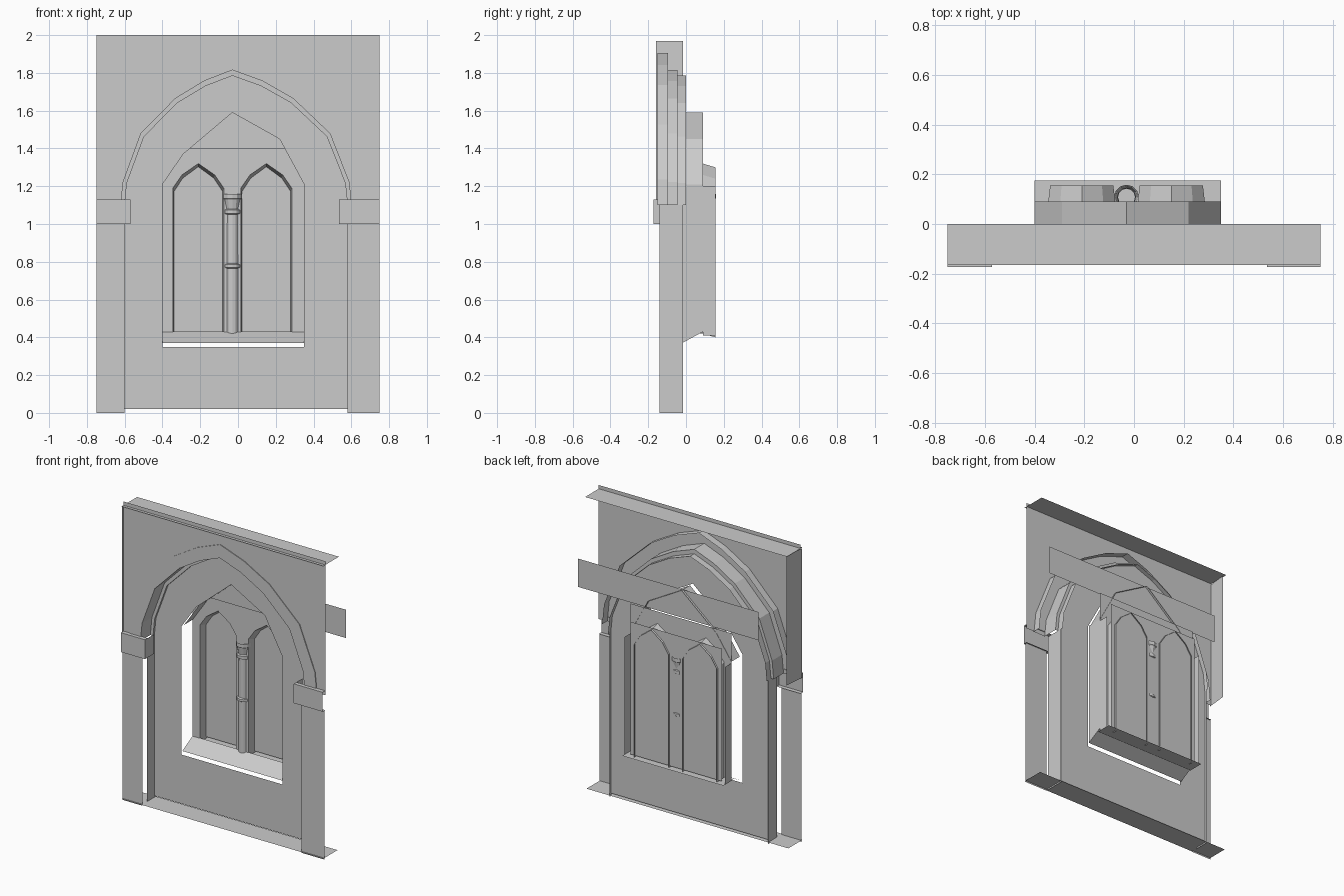
import bpy, bmesh, math

if "Cube" in bpy.data.objects:
    bpy.data.objects.remove(bpy.data.objects["Cube"])


def make(name, faces):
    """Object from a list of faces, each a list of 3D points."""
    bm = bmesh.new()
    for f in faces:
        bm.faces.new([bm.verts.new(p) for p in f])
    bmesh.ops.remove_doubles(bm, verts=bm.verts, dist=1e-5)
    me = bpy.data.meshes.new(name)
    bm.to_mesh(me)
    bm.free()
    ob = bpy.data.objects.new(name, me)
    bpy.context.collection.objects.link(ob)
    return ob


def flat(pts, y):
    """One upright face at depth y from (x, z) points."""
    return [(x, y, z) for x, z in pts]


def rect(x0, x1, z0, z1, y):
    return flat([(x0, z0), (x1, z0), (x1, z1), (x0, z1)], y)


def side(x, y0, y1, z0, z1, x1=None):
    x1 = x if x1 is None else x1
    return [(x, y0, z0), (x1, y1, z0), (x1, y1, z1), (x, y0, z1)]


def shelf(x0, x1, y0, y1, z0, z1=None):
    z1 = z0 if z1 is None else z1
    return [(x0, y0, z0), (x1, y0, z0), (x1, y1, z1), (x0, y1, z1)]


def reveal(pts, y0, y1):
    """Strip running back from an outline."""
    return [[(a[0], y0, a[1]), (b[0], y0, b[1]), (b[0], y1, b[1]), (a[0], y1, a[1])]
            for a, b in zip(pts, pts[1:])]


def ring(a, b, y):
    """Flat band between two outlines with equal point counts."""
    return [flat([a[i], a[i + 1], b[i + 1], b[i]], y) for i in range(len(a) - 1)]


HALF = [(0, 0), (.02, .17), (.18, .53), (.49, .79), (.75, .92)]


def arch(xl, xr, z0, z1, cx=-.03):
    left = [(xl + u * (cx - xl), z0 + v * (z1 - z0)) for u, v in HALF]
    right = [(xr + u * (cx - xr), z0 + v * (z1 - z0)) for u, v in HALF]
    return left + [(cx, z1)] + right[::-1]


# stepped arches around the recess
WALL, RECESS = -.145, -.03
arches = [arch(-.70, .69, 1.10, 1.905),
          arch(-.62, .60, 1.10, 1.815),
          arch(-.60, .58, 1.10, 1.785)]
make("front_wall", [flat([(-.75, 1.10), (-.75, 2), (.75, 2), (.75, 1.10)] + arches[0][::-1], WALL)])
make("outer_moulding", reveal(arches[0], -.15, -.095) + ring(arches[0], arches[1], -.15))
make("middle_moulding", reveal(arches[1], -.15, -.045) + ring(arches[1], arches[2], -.045))
make("inner_moulding", reveal(arches[2], -.045, 0))

# recessed wall with the window opening
opening = [(-.40, .35), (-.40, 1.21), (-.29, 1.37), (-.03, 1.59), (.22, 1.45), (.35, 1.21), (.35, .35)]
make("recess_wall", [flat([(-.60, .35)] + arches[2] + [(.58, .35)] + opening[::-1], RECESS),
                     rect(-.60, .58, .02, .35, RECESS)])

# pillars, their inner sides and capitals
for s, xo, xi, xc, yj in (("left", -.75, -.60, -.57, -.11), ("right", .75, .58, .535, -.14)):
    make(s + "_pillar", [rect(min(xo, xi), max(xo, xi), 0, 1.0, -.155)])
    make(s + "_jamb", [side(xi, yj, -.015, 0, 1.10)])
    a, b = min(xo, xc), max(xo, xc)
    make(s + "_capital", [rect(a, b, 1.0, 1.13, -.173), side(xc, -.173, -.08, 1.0, 1.13),
                          shelf(a, b, -.173, -.145, 1.0), shelf(a, b, -.173, -.145, 1.13)])

# top, bottom and left closing strips
make("top_strip", [shelf(-.75, .75, -.165, 0, 1.975)])
make("bottom_strip", [shelf(-.75, .75, -.165, -.015, .01)])
make("left_side", [side(-.75, -.16, -.015, 1.10, 1.97, -.735)])

# window reveal: arched head, right side and sloping sill
make("window_reveal", reveal(opening[1:-1], 0, .09))
make("window_right_side", [[(.35, -.02, .37), (.35, .09, .43), (.35, .09, 1.21), (.35, -.02, 1.21)]])
make("sill", [shelf(-.40, .35, -.02, .09, .37, .43), shelf(-.40, .35, .07, .175, .41)])
make("window_box_sides", [side(x, .09, .155, .41, 1.2) for x in (-.40, .35)])


# twin lancets in the window frame
def lancet(xl, xr, z1=1.32):
    cx, w = (xl + xr) / 2, xr - xl
    return [(xl, .42), (xl, 1.19), (xl + w * .18, 1.26), (cx, z1),
            (xr - w * .18, 1.26), (xr, 1.19), (xr, .42)]


lancets = [lancet(-.345, -.075), lancet(.015, .285)]
make("window_frame", [flat([(-.40, .42), (-.40, 1.40), (.35, 1.40), (.35, .42)]
                           + lancets[1][::-1] + lancets[0][::-1], .088)])
for i, l in enumerate(lancets):
    # the reveals narrow slightly towards the glass
    cx = l[3][0]
    back = [(cx + (x - cx) * .94, z - .02) for x, z in l]
    make(f"lancet_reveal_{i + 1}", [[(*a, 0), (*b, 0), (*c, 1), (*d, 1)] and
         [(a[0], .088, a[1]), (b[0], .088, b[1]), (c[0], .155, c[1]), (d[0], .155, d[1])]
         for a, b, c, d in zip(l, l[1:], back[1:], back)])
make("glass", [rect(-.37, .31, .42, 1.31, .145)])
make("lunette_panel", [rect(-.59, .75, 1.40, 1.59, .075)])

# slender central column with rings and a flared capital
PROFILE = [(.036, .42), (.036, .765), (.045, .77), (.045, .785), (.036, .79), (.034, 1.05),
           (.045, 1.055), (.045, 1.075), (.036, 1.08), (.045, 1.13), (.05, 1.135), (.05, 1.16)]
N = 12


def on_ring(r, z, k):
    t = 2 * math.pi * k / N
    return (-.03 + r * math.cos(t), .108 + r * math.sin(t), z)


make("column", [[on_ring(*p, k), on_ring(*p, k + 1), on_ring(*q, k + 1), on_ring(*q, k)]
                for p, q in zip(PROFILE, PROFILE[1:]) for k in range(N)])
